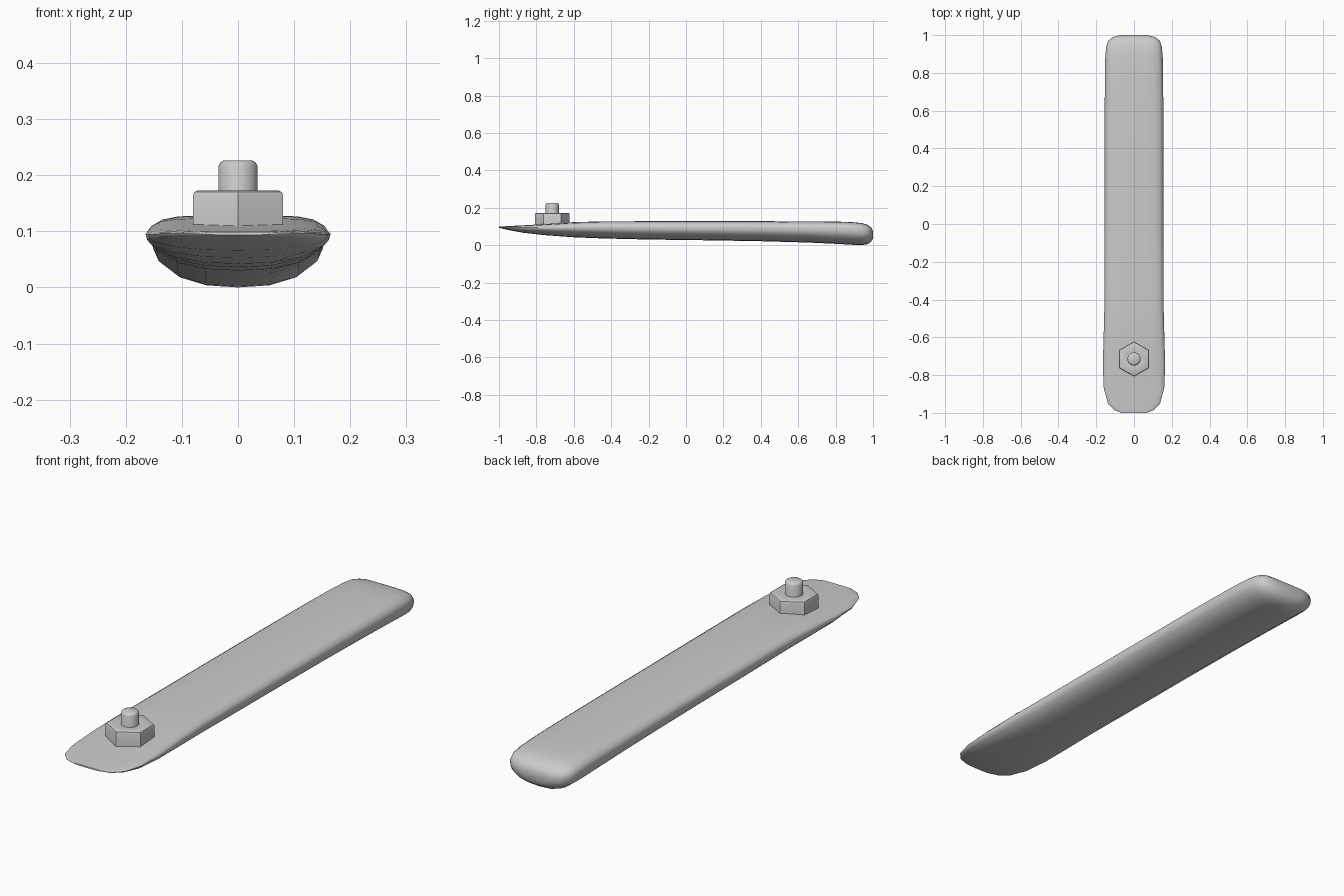
import bpy, bmesh, math

if "Cube" in bpy.data.objects:
    bpy.data.objects.remove(bpy.data.objects["Cube"])


def make_object(name, bm, angle=40):
    bmesh.ops.recalc_face_normals(bm, faces=bm.faces)
    mesh = bpy.data.meshes.new(name)
    bm.to_mesh(mesh)
    bm.free()
    ob = bpy.data.objects.new(name, mesh)
    bpy.context.collection.objects.link(ob)
    bpy.ops.object.select_all(action='DESELECT')
    ob.select_set(True)
    bpy.context.view_layer.objects.active = ob
    bpy.ops.object.shade_smooth_by_angle(angle=math.radians(angle))
    return ob


def loft(name, rings, angle=40):
    bm = bmesh.new()
    loops = [[bm.verts.new(p) for p in ring] for ring in rings]
    n = len(loops[0])
    for a, b in zip(loops, loops[1:]):
        for i in range(n):
            j = (i + 1) % n
            bm.faces.new((a[i], a[j], b[j], b[i]))
    bm.faces.new(loops[0])
    bm.faces.new(loops[-1])
    return make_object(name, bm, angle)


# Blade: half section (share of half width, share of height), mirrored
half = [(0, 1), (0.4, 1), (0.68, 0.985), (0.86, 0.93), (0.96, 0.83), (1, 0.7),
        (0.98, 0.52), (0.93, 0.37), (0.7, 0.15), (0.38, 0.03), (0, 0)]
section = half + [(-u, v) for u, v in half[-2:0:-1]]

# Stations along the blade: y, half width, bottom z, top z
stations = [
    (-1.0, 0.065, 0.093, 0.099), (-0.985, 0.105, 0.089, 0.100),
    (-0.95, 0.138, 0.081, 0.102), (-0.87, 0.160, 0.066, 0.106),
    (-0.75, 0.165, 0.053, 0.113), (-0.6, 0.161, 0.042, 0.123),
    (-0.45, 0.157, 0.036, 0.127), (-0.2, 0.156, 0.030, 0.128),
    (0.1, 0.155, 0.026, 0.128), (0.4, 0.155, 0.021, 0.128),
    (0.65, 0.155, 0.014, 0.127), (0.8, 0.154, 0.007, 0.126),
    (0.89, 0.152, 0.002, 0.123), (0.94, 0.147, 0.0, 0.118),
    (0.97, 0.137, 0.005, 0.109), (0.99, 0.112, 0.018, 0.094),
    (1.0, 0.070, 0.036, 0.076)]
loft("blade", [[(u * w, y, lo + v * (hi - lo)) for u, v in section]
               for y, w, lo, hi in stations], 60)


# Nut and stud: regular polygons stacked with chamfered tops
def turned(name, sides, profile, angle):
    step = 2 * math.pi / sides
    loft(name, [[(r * math.cos(math.pi / 2 + i * step),
                  -0.715 + r * math.sin(math.pi / 2 + i * step), z)
                 for i in range(sides)] for r, z in profile], angle)


turned("hex_nut", 6, [(0.093, 0.1), (0.093, 0.164), (0.09, 0.17),
                      (0.083, 0.173), (0.05, 0.17)], 35)
turned("bolt_stud", 24, [(0.035, 0.1), (0.035, 0.216), (0.032, 0.222),
                         (0.026, 0.226)], 40)
